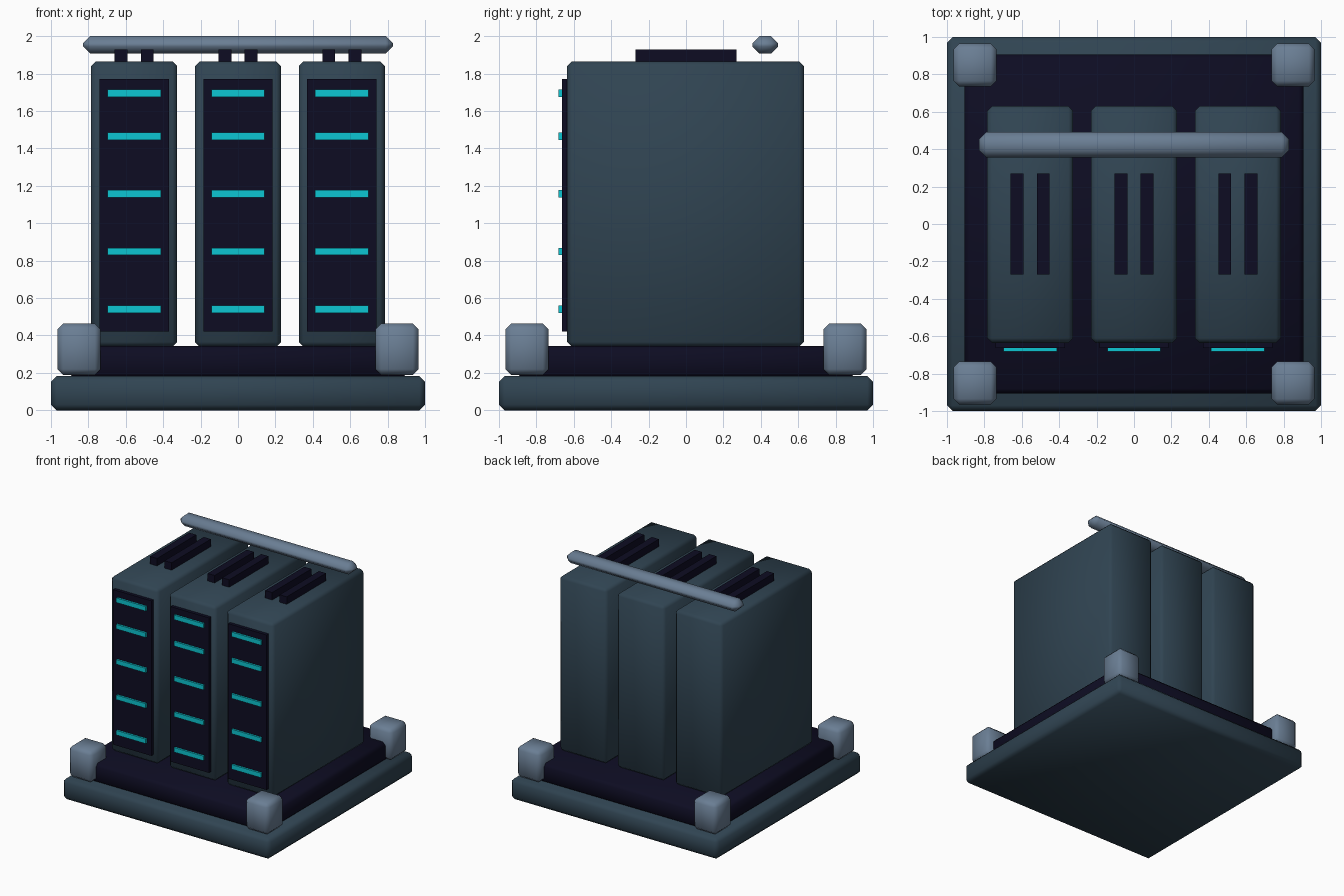
import bpy
import math

if "Cube" in bpy.data.objects:
    bpy.data.objects.remove(bpy.data.objects["Cube"])


def material(name, rgb):
    m = bpy.data.materials.new(name)
    lin = [((c / 255 + 0.055) / 1.055) ** 2.4 if c > 10 else c / 255 / 12.92 for c in rgb]
    m.diffuse_color = (*lin, 1)
    m.use_nodes = True
    m.node_tree.nodes["Principled BSDF"].inputs["Base Color"].default_value = m.diffuse_color
    return m


SLATE = material("slate", (48, 68, 82))
DARK = material("dark_navy", (13, 12, 34))
STEEL = material("steel_grey", (106, 126, 148))
CYAN = material("cyan_light", (12, 198, 210))


def box(name, x, y, z, mat, bevel=0.0):
    """Box from (min, max) ranges, with an optional softened chamfer."""
    bpy.ops.mesh.primitive_cube_add(
        size=1, location=[(a + b) / 2 for a, b in (x, y, z)])
    o = bpy.context.object
    o.name = name
    o.scale = [b - a for a, b in (x, y, z)]
    bpy.ops.object.transform_apply(location=False, rotation=False, scale=True)
    o.data.materials.append(mat)
    if bevel:
        mod = o.modifiers.new("chamfer", 'BEVEL')
        mod.width = bevel
        mod.segments = 1
        bpy.ops.object.modifier_apply(modifier=mod.name)
        bpy.ops.object.shade_smooth_by_angle(angle=math.radians(60))
    return o


# Base plate and raised plinth
box("base_plate", (-1, 1), (-1, 1), (0, 0.183), SLATE, 0.03)
box("plinth", (-0.905, 0.905), (-0.905, 0.905), (0.175, 0.343), DARK, 0.025)

# Corner blocks
for sx in (-1, 1):
    for sy in (-1, 1):
        cx, cy = sx * 0.85, sy * 0.85
        box("corner_block", (cx - 0.115, cx + 0.115), (cy - 0.115, cy + 0.115),
            (0.19, 0.463), STEEL, 0.03)

# Three cabinets with front panel, light strips and roof vents
for cx in (-0.555, 0, 0.555):
    box("cabinet", (cx - 0.23, cx + 0.23), (-0.635, 0.63), (0.34, 1.865), SLATE, 0.025)
    box("front_panel", (cx - 0.185, cx + 0.185), (-0.664, -0.62), (0.42, 1.77), DARK)
    for z in (0.541, 0.849, 1.157, 1.465, 1.695):
        box("light_strip", (cx - 0.142, cx + 0.142), (-0.681, -0.658),
            (z - 0.02, z + 0.02), CYAN)
    for dx in (-0.07, 0.07):
        box("roof_vent", (cx + dx - 0.034, cx + dx + 0.034), (-0.27, 0.27),
            (1.85, 1.93), DARK)

# Pipe across the top
box("top_pipe", (-0.828, 0.828), (0.355, 0.492), (1.907, 2.0), STEEL, 0.038)
